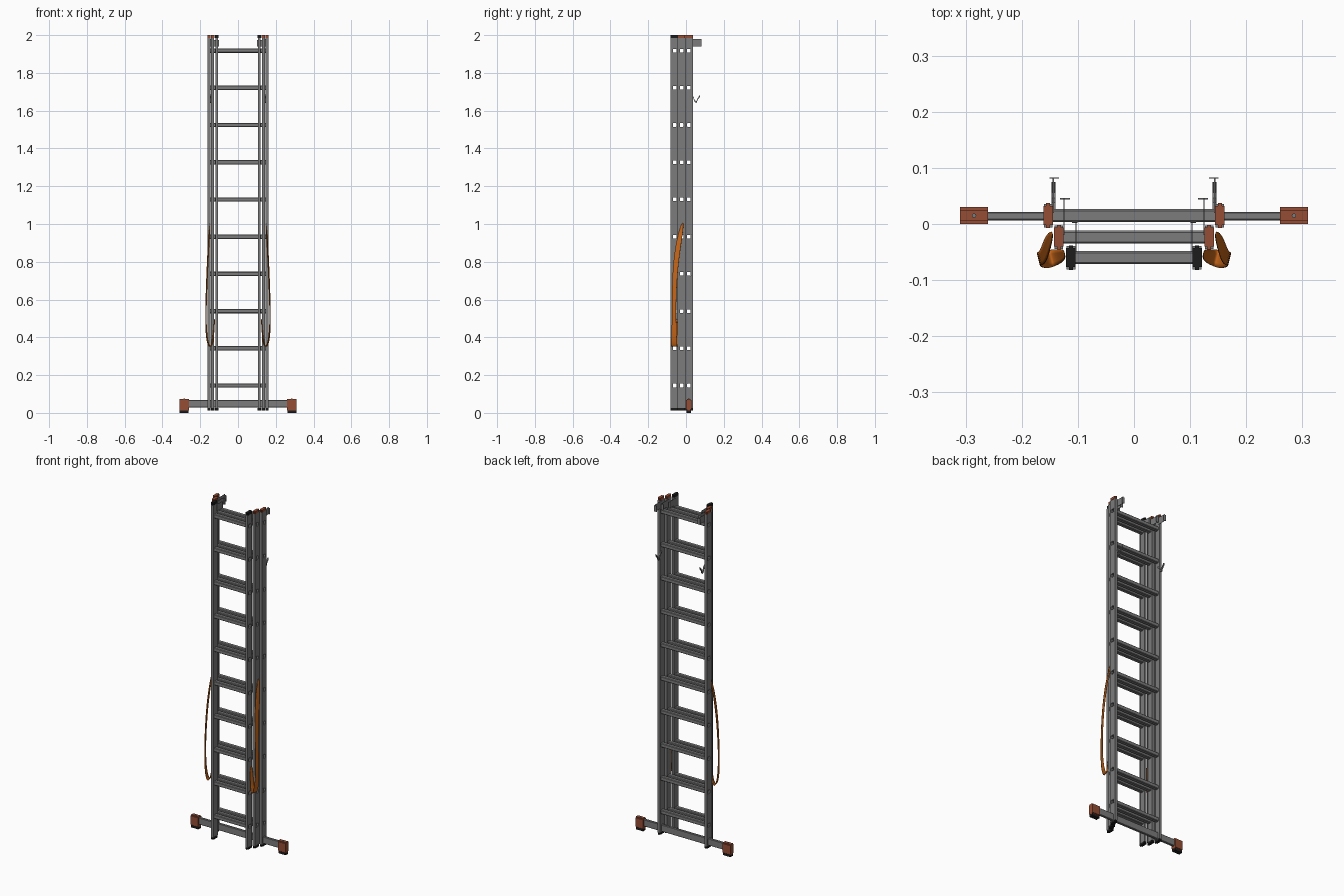
import bpy, bmesh
from mathutils import Vector

cube = bpy.data.objects.get("Cube")
if cube:
    bpy.data.objects.remove(cube, do_unlink=True)


def material(name, colour):
    m = bpy.data.materials.new(name)
    m.use_nodes = True
    m.diffuse_color = (*colour, 1)
    bsdf = m.node_tree.nodes["Principled BSDF"]
    bsdf.inputs["Base Color"].default_value = (*colour, 1)
    bsdf.inputs["Roughness"].default_value = 0.6
    return m


GREY = material("grey_aluminium", (0.2, 0.2, 0.2))
RED = material("red_brown_plastic", (0.30, 0.075, 0.035))
BLACK = material("black_rubber", (0.012, 0.012, 0.012))
ORANGE = material("orange_webbing", (0.55, 0.13, 0.01))


def finish(name, bm, mat):
    bmesh.ops.recalc_face_normals(bm, faces=bm.faces)
    mesh = bpy.data.meshes.new(name)
    bm.to_mesh(mesh)
    bm.free()
    mesh.materials.append(mat)
    ob = bpy.data.objects.new(name, mesh)
    bpy.context.collection.objects.link(ob)
    return ob


def box(bm, x, y, z):
    """Axis-aligned box from three (min, max) ranges."""
    lo, hi = Vector((x[0], y[0], z[0])), Vector((x[1], y[1], z[1]))
    verts = bmesh.ops.create_cube(bm, size=1)["verts"]
    for v in verts:
        v.co = (lo + hi) / 2 + v.co * (hi - lo)


def around(c, half):
    return (c - half, c + half)


def octagon(half_y, half_z, cut):
    pts = [(half_y, half_z - cut), (half_y - cut, half_z)]
    pts += [(-y, z) for y, z in reversed(pts)]
    return pts + [(-y, -z) for y, z in pts]


def tube(bm, length, y, z, outer, inner):
    """Hollow bar along x with open ends."""
    rings = []
    for profile, x in ((outer, -length), (outer, length), (inner, length), (inner, -length)):
        rings.append([bm.verts.new((x, y + p, z + q)) for p, q in profile])
    n = len(outer)
    for k in range(4):
        a, b = rings[k], rings[(k + 1) % 4]
        for i in range(n):
            j = (i + 1) % n
            bm.faces.new((a[i], a[j], b[j], b[i]))


RUNGS = [0.145 + 0.197 * i for i in range(10)]
BOTTOM, TOP, HOLE = 0.025, 1.985, 0.0102
SECTIONS = (("back", 0.153, 0.015, RED), ("middle", 0.134, -0.0235, RED), ("front", 0.1125, -0.06, BLACK))


def rail(name, x, y):
    """Upright with a square opening at every rung."""
    bm = bmesh.new()
    xs = around(x, 0.007)
    for s in (-1, 1):
        box(bm, xs, sorted((y + s * HOLE, y + s * 0.0205)), (BOTTOM, TOP))
    edges = [BOTTOM] + [z + s * HOLE for z in RUNGS for s in (-1, 1)] + [TOP]
    for lo, hi in zip(edges[::2], edges[1::2]):
        box(bm, xs, around(y, HOLE), (lo, hi))
    # raised edge ribs
    for s in (-1, 1):
        box(bm, around(x, 0.0078), around(y + s * 0.0175, 0.0035), (BOTTOM, TOP))
    finish(name, bm, GREY)


def cap(name, x, y, z, mat):
    bm = bmesh.new()
    box(bm, around(x, 0.0085), around(y, 0.022), z)
    upright = [e for e in bm.edges if abs((e.verts[0].co - e.verts[1].co).z) > 0.001]
    bmesh.ops.bevel(bm, geom=upright, offset=0.005, segments=2, affect='EDGES')
    finish(name, bm, mat)


# Three nested ladder sections
for label, x, y, colour in SECTIONS:
    for side, s in (("left", 1), ("right", -1)):
        rail(f"{label}_rail_{side}", s * x, y)
        cap(f"{label}_top_cap_{side}", s * x, y, (TOP, 2.0), colour)
        cap(f"{label}_foot_cap_{side}", s * x, y, (0.013, BOTTOM), BLACK)
    bm = bmesh.new()
    for z in RUNGS:
        tube(bm, x + 0.0085, y, z, octagon(0.0115, 0.0115, 0.003), octagon(0.0095, 0.0095, 0.0015))
    finish(f"{label}_rungs", bm, GREY)

# Stabiliser bar with end feet
bm = bmesh.new()
tube(bm, 0.265, 0.014, 0.048, octagon(0.0075, 0.02, 0.002), octagon(0.006, 0.0185, 0.001))
finish("stabiliser_bar", bm, GREY)

for side, s in (("left", 1), ("right", -1)):
    bm = bmesh.new()
    box(bm, around(s * 0.285, 0.025), around(0.015, 0.015), (0.012, 0.074))
    along = [e for e in bm.edges if abs((e.verts[0].co - e.verts[1].co).x) > 0.01]
    bmesh.ops.bevel(bm, geom=along, offset=0.005, segments=2, affect='EDGES')
    finish(f"stabiliser_foot_{side}", bm, RED)
    bm = bmesh.new()
    box(bm, around(s * 0.285, 0.024), around(0.015, 0.012), (0, 0.013))
    finish(f"stabiliser_pad_{side}", bm, BLACK)
    bm = bmesh.new()
    bmesh.ops.create_cone(bm, cap_ends=True, segments=8, radius1=0.004, radius2=0.004, depth=0.004)
    bmesh.ops.translate(bm, verts=bm.verts, vec=(s * 0.285, 0.015, 0.075))
    finish(f"stabiliser_bolt_{side}", bm, GREY)

    # Guide brackets at the top of the sections
    for label, x, y0, y1 in (("back", 0.145, 0.02, 0.083), ("middle", 0.1255, -0.02, 0.046),
                             ("front", 0.1045, -0.05, 0.004)):
        bm = bmesh.new()
        box(bm, sorted((s * (x - 0.002), s * x)), (y0, y1), (1.94, 1.98))
        inner = x - 0.011 if label != "front" else x - 0.004
        box(bm, sorted((s * inner, s * (x + 0.006))), (y1 - 0.002, y1), (1.94, 1.975))
        finish(f"{label}_guide_bracket_{side}", bm, GREY)

    # Curved catch hook behind the back section
    path = [(0.025, 1.68), (0.038, 1.672), (0.046, 1.65), (0.056, 1.645),
            (0.062, 1.662), (0.075, 1.68)]
    bm = bmesh.new()
    rows = [[bm.verts.new((s * x, y, z + d)) for x, d in
             ((0.140, -0.005), (0.147, -0.005), (0.147, 0.005), (0.140, 0.005))] for y, z in path]
    for a, b in zip(rows, rows[1:]):
        for i in range(4):
            j = (i + 1) % 4
            bm.faces.new((a[i], a[j], b[j], b[i]))
    bm.faces.new(rows[0])
    bm.faces.new(rows[-1])
    finish(f"catch_hook_{side}", bm, GREY)

    # Hanging safety strap: centre point and half width
    stations = [(0.146, -0.016, 1.01, 0.006), (0.155, -0.036, 0.92, 0.014), (0.161, -0.054, 0.8, 0.014),
                (0.167, -0.062, 0.67, 0.012), (0.171, -0.064, 0.53, 0.010), (0.170, -0.063, 0.43, 0.013),
                (0.160, -0.064, 0.365, 0.016), (0.147, -0.061, 0.343, 0.015), (0.135, -0.058, 0.365, 0.013),
                (0.128, -0.056, 0.42, 0.010), (0.123, -0.052, 0.5, 0.008)]
    bm = bmesh.new()
    rows = [(bm.verts.new((s * (x - w * 0.25), y - w, z)), bm.verts.new((s * (x + w * 0.25), y + w, z)))
            for x, y, z, w in stations]
    for a, b in zip(rows, rows[1:]):
        bm.faces.new((a[0], a[1], b[1], b[0]))
    strap = finish(f"safety_strap_{side}", bm, ORANGE)
    for kind in ('SUBSURF', 'SOLIDIFY'):
        mod = strap.modifiers.new(kind.title(), kind)
        if kind == 'SUBSURF':
            mod.levels = mod.render_levels = 2
        else:
            mod.thickness = 0.0015
    for p in strap.data.polygons:
        p.use_smooth = True
